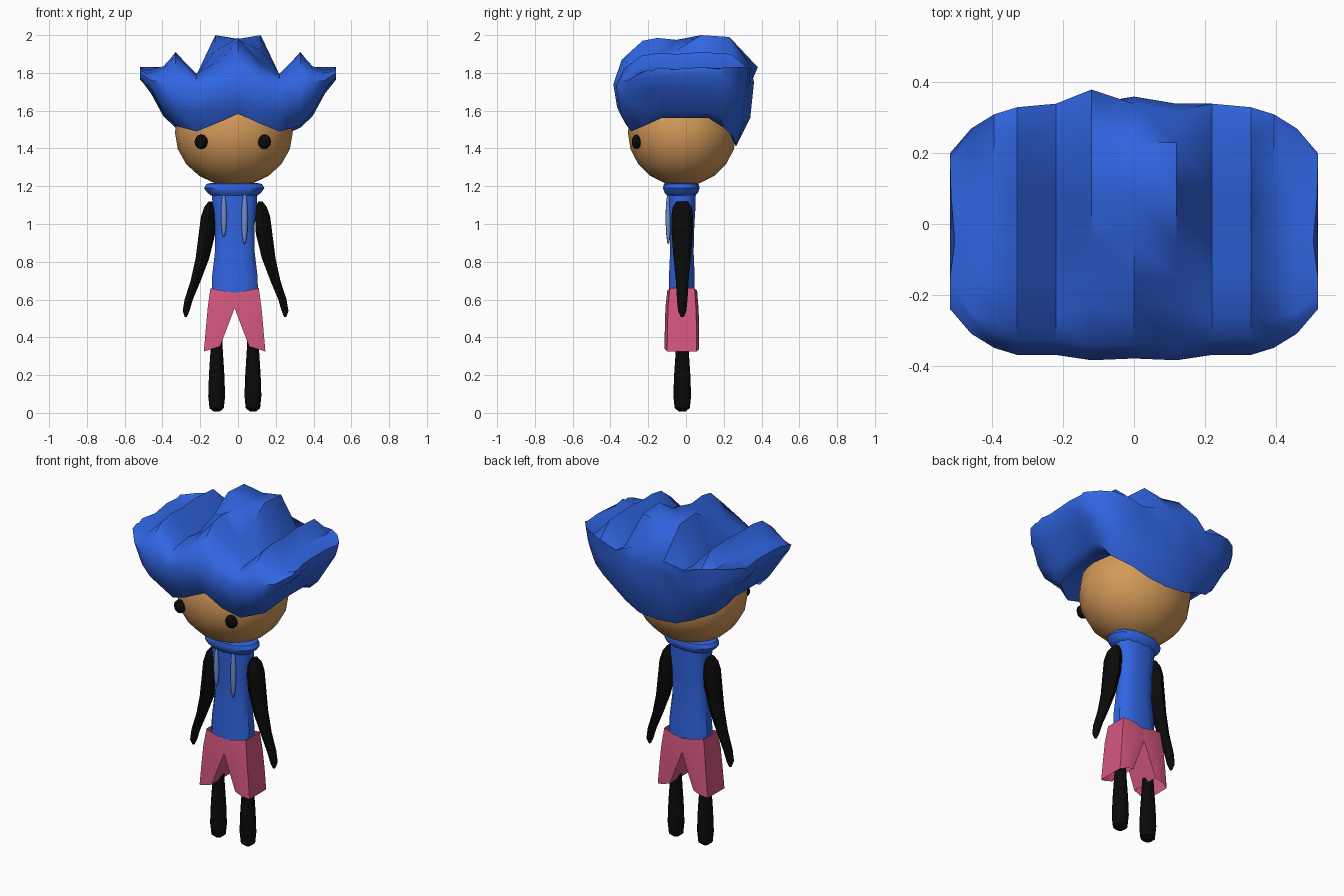
import bpy, bmesh, math
from mathutils import Vector

CX, CY = -0.02, -0.02   # body axis


def material(name, rgb):
    m = bpy.data.materials.new(name)
    m.diffuse_color = (*rgb, 1)
    return m


BLUE = material("blue", (0.03, 0.13, 0.76))
SKIN = material("tan", (0.65, 0.32, 0.10))
PINK = material("pink", (0.66, 0.095, 0.21))
BLACK = material("black", (0.003, 0.003, 0.003))
CORD = material("pale_blue", (0.16, 0.26, 0.62))


def finish(bm, name, mat, angle=40):
    bmesh.ops.recalc_face_normals(bm, faces=bm.faces)
    me = bpy.data.meshes.new(name)
    bm.to_mesh(me)
    bm.free()
    me.materials.append(mat)
    ob = bpy.data.objects.new(name, me)
    bpy.context.collection.objects.link(ob)
    bpy.ops.object.select_all(action='DESELECT')
    ob.select_set(True)
    bpy.context.view_layer.objects.active = ob
    bpy.ops.object.shade_smooth_by_angle(angle=math.radians(angle))
    return ob


def loft(name, rings, mat, caps=True, angle=40):
    bm = bmesh.new()
    loops = [[bm.verts.new(p) for p in r] for r in rings]
    n = len(loops[0])
    for a, b in zip(loops, loops[1:]):
        for i in range(n):
            j = (i + 1) % n
            bm.faces.new((a[i], a[j], b[j], b[i]))
    if caps:
        bm.faces.new(loops[0])
        bm.faces.new(loops[-1])
    return finish(bm, name, mat, angle)


def ellipse(x, y, z, rx, ry, n=10, p=1.0):
    """Horizontal ring; p below 1 makes it squarer."""
    out = []
    for i in range(n):
        t = 2 * math.pi * (i + 0.5) / n
        c, s = math.cos(t), math.sin(t)
        out.append((x + rx * math.copysign(abs(c) ** p, c),
                    y + ry * math.copysign(abs(s) ** p, s), z))
    return out


def ball(name, centre, radii, mat, seg=16, rings=10):
    bm = bmesh.new()
    bmesh.ops.create_uvsphere(bm, u_segments=seg, v_segments=rings, radius=1)
    for v in bm.verts:
        v.co = Vector(centre) + Vector(a * b for a, b in zip(v.co, radii))
    return finish(bm, name, mat, 60)


# Head and eyes
ball("head", (-0.022, CY, 1.485), (0.312, 0.288, 0.285), SKIN)
for side, x in (("left", -0.195), ("right", 0.14)):
    ball("eye_" + side, (x, -0.262, 1.435), (0.037, 0.025, 0.039), BLACK, 10, 6)

# Hair: yz cross-sections lofted along x
# x, top front z, top back z, top half depth, front y, back y,
# shoulder z, front hem z, back hem z, hem front y, hem back y
HAIR = [
    (0.00, 1.97, 1.98, 0.23, -0.380, 0.37, 1.75, 1.585, 1.41, -0.31, 0.265),
    (0.12, 1.84, 2.00, 0.23, -0.385, 0.35, 1.74, 1.530, 1.42, -0.32, 0.265),
    (0.22, 1.78, 1.79, 0.26, -0.370, 0.34, 1.71, 1.490, 1.46, -0.29, 0.25),
    (0.33, 1.89, 1.91, 0.24, -0.370, 0.33, 1.73, 1.520, 1.51, -0.22, 0.20),
    (0.395, 1.82, 1.83, 0.27, -0.350, 0.31, 1.75, 1.590, 1.57, -0.21, 0.18),
    (0.46, 1.80, 1.83, 0.25, -0.310, 0.27, 1.76, 1.710, 1.69, -0.20, 0.17),
    (0.52, 1.81, 1.83, 0.18, -0.240, 0.20, 1.80, 1.780, 1.77, -0.16, 0.13),
]


def hair_ring(row, s):
    x, tf, tb, d, yf, yb, zs, hf, hb, hyf, hyb = row
    inner = max(1.56, (hf + hb) / 2 + 0.01) if x > 0.3 else 1.60
    tuft = 0.03 * s if x < 0.2 else 0          # uneven back tufts
    pts = [(-d, tf), (yf + 0.04, (tf + zs) / 2 + 0.01), (yf, zs),
           (yf + 0.02, zs * 0.5 + hf * 0.5 - 0.015), (hyf, hf),
           (hyf * 0.6, inner), (hyb * 0.6, inner), (hyb, hb),
           (yb - 0.03, zs * 0.5 + hb * 0.5 - 0.02), (yb - 0.01, zs),
           (yb - tuft, min(tb, zs + 0.09)), (d, tb - 0.01),
           (0.08, tb), (-0.05, (tf + tb) / 2), (-0.15, tf + 0.015)]
    dent = 0.018 if x > 0.5 else 0             # shallow dent on each end
    return [(s * (x - dent * max(0, 1 - abs(y + 0.02) / 0.12)), y, z) for y, z in pts]


loft("hair", [hair_ring(r, -1) for r in HAIR[:0:-1]] + [hair_ring(r, 1) for r in HAIR],
     BLUE, angle=50)

# Shirt and rolled collar
loft("shirt", [ellipse(x, -0.022, z, rx, ry, 12, 0.75) for z, x, rx, ry in (
    (0.62, -0.017, 0.126, 0.070), (0.72, -0.017, 0.124, 0.070),
    (0.85, -0.017, 0.108, 0.064), (1.00, -0.017, 0.108, 0.068),
    (1.10, -0.017, 0.120, 0.075), (1.19, -0.020, 0.125, 0.076))], BLUE)
loft("collar", [ellipse(CX, -0.025, z, rx, ry, 14, 0.85) for z, rx, ry in (
    (1.15, 0.125, 0.075), (1.165, 0.145, 0.088), (1.19, 0.163, 0.097),
    (1.212, 0.150, 0.092), (1.218, 0.120, 0.075))], BLUE)

# Drawstrings
ball("drawstring_left", (-0.075, -0.094, 1.045), (0.016, 0.014, 0.115), CORD, 8, 8)
ball("drawstring_right", (0.035, -0.094, 1.03), (0.017, 0.014, 0.138), CORD, 8, 8)

# Shorts: two boxy legs meeting at the middle, open at the hems
for side, s in (("left", -1), ("right", 1)):
    rings = []
    for zo, zi, xo, xi, yf, yb in ((0.66, 0.635, 0.128, 0, -0.095, 0.055),
                                   (0.56, 0.555, 0.142, 0, -0.105, 0.062),
                                   (0.45, 0.47, 0.152, 0.032, -0.108, 0.066),
                                   (0.325, 0.352, 0.163, 0.077, -0.11, 0.066)):
        xm, zm, ym = (xo + xi) / 2, (zo + zi) / 2, (yf + yb) / 2
        ring = [(xi, yf, zi), (xm, yf - 0.004, zm), (xo, yf + 0.01, zo),
                (xo, ym, zo), (xo, yb - 0.01, zo), (xm, yb + 0.004, zm),
                (xi, yb, zi), (xi, ym, zi)]
        rings.append([(-0.018 + s * x, y, z) for x, y, z in ring])
    loft("shorts_" + side, rings, PINK, caps=False, angle=45)

# Legs and arms
for side, s in (("left", -1), ("right", 1)):
    loft("leg_" + side, [ellipse(-0.017 + s * 0.096, CY, z, r, r, 10) for z, r in (
        (0.008, 0.018), (0.025, 0.040), (0.09, 0.047), (0.20, 0.043),
        (0.35, 0.033), (0.50, 0.030))], BLACK)
    loft("arm_" + side, [ellipse(-0.013 + s * (x + 0.013), CY, z, rx, ry, 10)
                         for z, x, rx, ry in (
        (1.12, 0.118, 0.012, 0.030), (1.09, 0.124, 0.030, 0.050),
        (1.04, 0.130, 0.042, 0.058), (0.95, 0.138, 0.046, 0.056),
        (0.82, 0.162, 0.038, 0.046), (0.70, 0.198, 0.028, 0.034),
        (0.60, 0.235, 0.023, 0.028), (0.54, 0.249, 0.019, 0.022),
        (0.508, 0.250, 0.006, 0.008))], BLACK)
